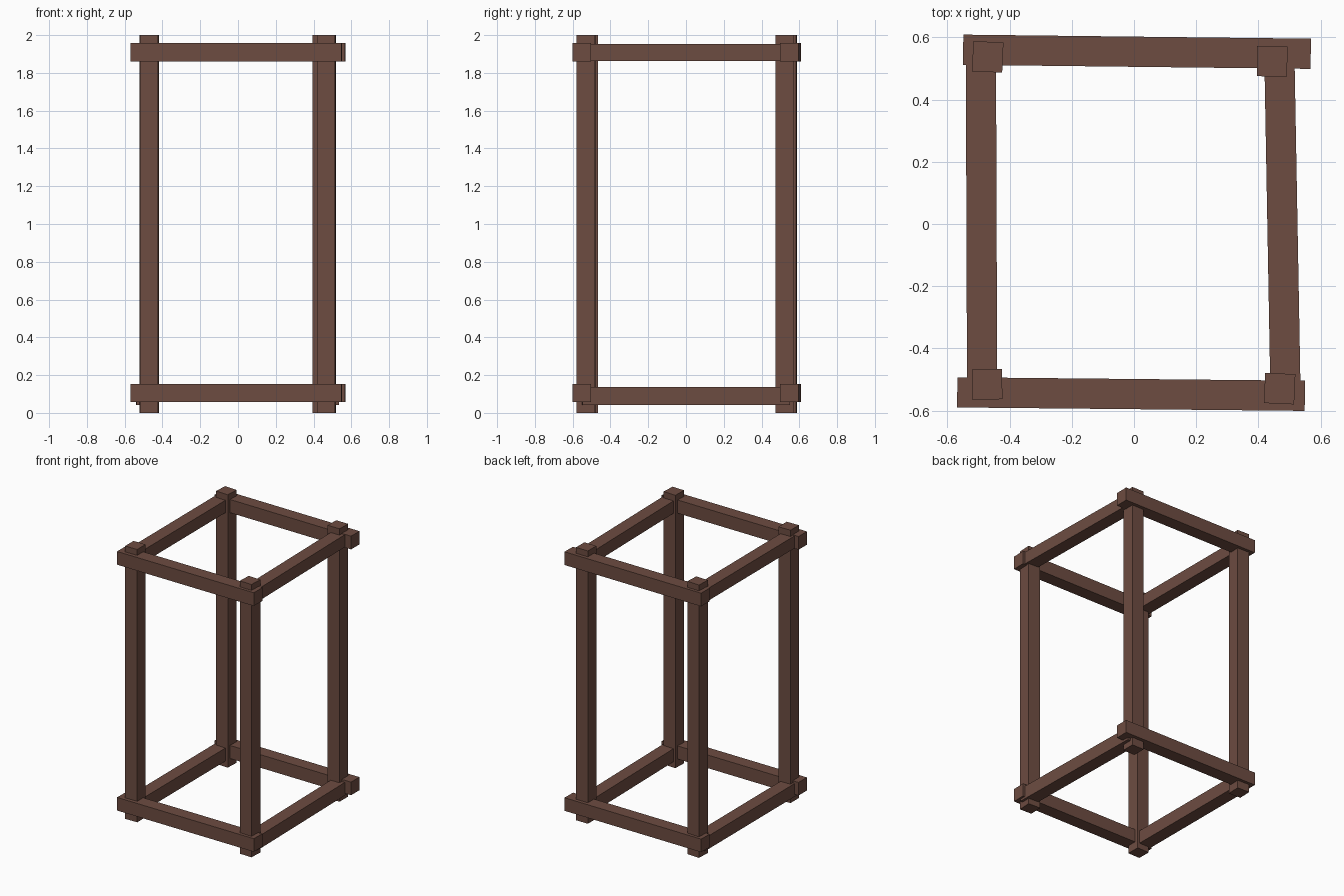
import bpy, math

if "Cube" in bpy.data.objects:
    bpy.data.objects.remove(bpy.data.objects["Cube"])

wood = bpy.data.materials.new("brown wood")
wood.diffuse_color = (0.153, 0.0723, 0.0529, 1)
wood.use_nodes = True
wood.node_tree.nodes["Principled BSDF"].inputs["Base Color"].default_value = wood.diffuse_color
T = 0.097  # timber thickness


def beam(name, center, size, angle=0.0):
    bpy.ops.mesh.primitive_cube_add(size=1, location=center, rotation=(0, 0, angle))
    ob = bpy.context.object
    ob.name = name
    ob.scale = size
    bpy.ops.object.transform_apply(location=False, rotation=False, scale=True)
    ob.data.materials.append(wood)


def rail(name, a, b, z0, z1):
    dx, dy = b[0] - a[0], b[1] - a[1]
    beam(name, ((a[0] + b[0]) / 2, (a[1] + b[1]) / 2, (z0 + z1) / 2),
         (math.hypot(dx, dy), T, z1 - z0), math.atan2(dy, dx))


# Upright corner posts, some slightly twisted
for name, x, y, deg in (("back_left_post", -0.470, 0.537, -2.5),
                        ("back_right_post", 0.444, 0.523, -0.5),
                        ("front_left_post", -0.472, -0.515, 0.5),
                        ("front_right_post", 0.468, -0.529, -2.5)):
    beam(name, (x, y, 1), (T, T, 2), math.radians(deg))

# Long rails at front and back, side rails tucked between them, at both levels
for level, long_z, side_z in (("lower", (0.058, 0.154), (0.042, 0.138)),
                              ("upper", (1.860, 1.957), (1.863, 1.954))):
    rail(level + "_back_rail", (-0.549, 0.560), (0.568, 0.547), *long_z)
    rail(level + "_front_rail", (-0.568, -0.541), (0.549, -0.552), *long_z)
    rail(level + "_left_rail", (-0.488, -0.55), (-0.492, 0.55), *side_z)
    rail(level + "_right_rail", (0.487, -0.55), (0.467, 0.55), *side_z)
